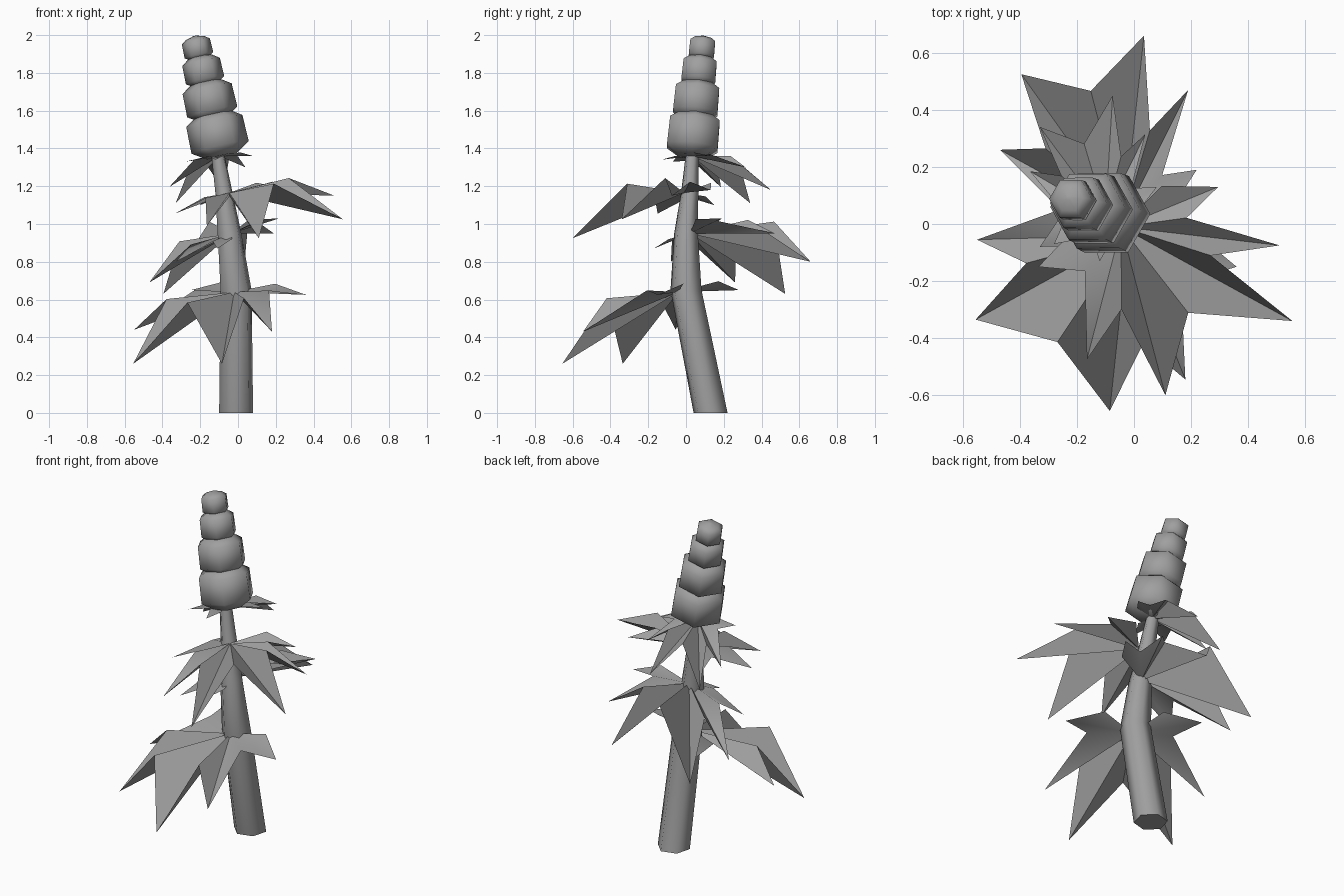
import bpy
import bmesh
from math import cos, sin, pi, radians
from mathutils import Matrix, Vector

cube = bpy.data.objects.get("Cube")
if cube:
    bpy.data.objects.remove(cube, do_unlink=True)

grey = bpy.data.materials.new("plain_grey")
grey.use_nodes = True
colour = (0.35, 0.35, 0.35, 1)
grey.diffuse_color = colour
grey.node_tree.nodes["Principled BSDF"].inputs["Base Color"].default_value = colour


def finish(bm, name, smooth_angle):
    """Turn a bmesh into a shaded, coloured object."""
    mesh = bpy.data.meshes.new(name)
    bm.to_mesh(mesh)
    bm.free()
    mesh.materials.append(grey)
    obj = bpy.data.objects.new(name, mesh)
    bpy.context.collection.objects.link(obj)
    bpy.ops.object.select_all(action="DESELECT")
    obj.select_set(True)
    bpy.context.view_layer.objects.active = obj
    bpy.ops.object.shade_smooth_by_angle(angle=radians(smooth_angle))


def loft(name, rings, axis, twist, sides=6):
    """Skin a stack of polygon rings, given as (centre, radius), square to the axis."""
    turn = Vector((0, 0, 1)).rotation_difference(Vector(axis))
    bm = bmesh.new()
    loops = []
    for centre, radius in rings:
        loop = []
        for i in range(sides):
            a = 2 * pi * i / sides + radians(twist)
            spoke = turn @ Vector((cos(a), sin(a), 0))
            loop.append(bm.verts.new(Vector(centre) + radius * spoke))
        loops.append(loop)
    for low, high in zip(loops, loops[1:]):
        for i in range(sides):
            j = (i + 1) % sides
            bm.faces.new((low[i], low[j], high[j], high[i]))
    bm.faces.new(loops[0][::-1])
    bm.faces.new(loops[-1])
    finish(bm, name, 65)


def leaf(name, base, arch, lobes):
    """Palmate leaf: drooping lobe tips with arched-up notches between them.

    Each lobe is (tip x, y, z, reach of the notch after it)."""
    base = Vector(base)
    spokes = [Vector(lobe[:3]) - base for lobe in lobes]
    bm = bmesh.new()
    centre = bm.verts.new(base)

    def notch(a, b, reach):
        size = reach * (a.xy.length + b.xy.length) / 2
        flat = (a.xy.normalized() + b.xy.normalized()).normalized() * size
        height = reach * (a.z + b.z) / 2 + arch * size ** 2
        return bm.verts.new(base + Vector((flat.x, flat.y, height)))

    def swing(spoke, angle):
        return Matrix.Rotation(angle, 3, "Z") @ spoke

    # the two ends of the fan close with a notch beside the stem
    gaps = [notch(swing(spokes[0], -0.8), spokes[0], 0.55)]
    gaps += [notch(a, b, lobe[3]) for a, b, lobe in zip(spokes, spokes[1:], lobes)]
    gaps.append(notch(spokes[-1], swing(spokes[-1], 0.8), 0.55))
    for spoke, before, after in zip(spokes, gaps, gaps[1:]):
        tip = bm.verts.new(base + spoke)
        bm.faces.new((centre, before, tip))
        bm.faces.new((centre, tip, after))
    finish(bm, name, 70)


# Bent, tapering stem
loft("stem", [((-.01, .13, 0), .093), ((-.01, 0, .65), .085),
              ((-.045, 0, .95), .065), ((-.075, .02, 1.17), .047),
              ((-.11, .035, 1.39), .035)], (0, 0, 1), 15)

# Leaning stack of domed buds, each smaller than the one below
lean = Vector((-.22, .095, 1)).normalized()
buds = [((-.11, .04, 1.475), .16, .24), ((-.15, .055, 1.655), .14, .21),
        ((-.185, .07, 1.81), .107, .165), ((-.215, .085, 1.93), .08, .125)]
bud_profile = [(-.5, .5), (-.3, .97), (.3, .95), (.45, .62), (.54, .1)]
for number, (middle, radius, height) in enumerate(buds, 1):
    rings = [(Vector(middle) + lean * height * along, radius * width)
             for along, width in bud_profile]
    loft(f"bud_{number}", rings, lean, 0)

# Leaves, lowest first, with lobes in turning order
leaf("lowest_leaf", (-.02, -.04, .64), 1.1,
     [(-.25, .28, .65, .5), (-.55, -.055, .44, .65), (-.555, -.335, .26, .73),
      (-.085, -.655, .26, .66), (.18, -.545, .43, .53), (.36, -.15, .625, 0)])
leaf("back_leaf", (-.035, .02, .95), 1.1,
     [(.22, .19, 1.03, .5), (.19, .47, .95, .56), (.035, .66, .8, .73),
      (-.395, .525, .63, .66), (-.47, .26, .69, .53),
      (-.33, -.08, .8, .53), (-.11, -.17, .87, 0)])
leaf("front_leaf", (-.045, -.01, 1.165), 1.1,
     [(-.2, .15, 1.1, .5), (-.335, -.15, 1.055, .5), (-.165, -.475, .99, .53),
      (.11, -.6, .925, .59), (.555, -.34, 1.025, .53), (.51, -.075, 1.15, .5),
      (.295, .13, 1.18, 0)])
leaf("top_leaf", (-.1, .03, 1.36), 1.5,
     [(.08, .13, 1.36, .5), (.04, .315, 1.3, .58), (-.075, .45, 1.18, .65),
      (-.33, .34, 1.11, .6), (-.365, .185, 1.195, .53),
      (-.28, -.07, 1.33, .5), (-.12, -.13, 1.34, 0)])
